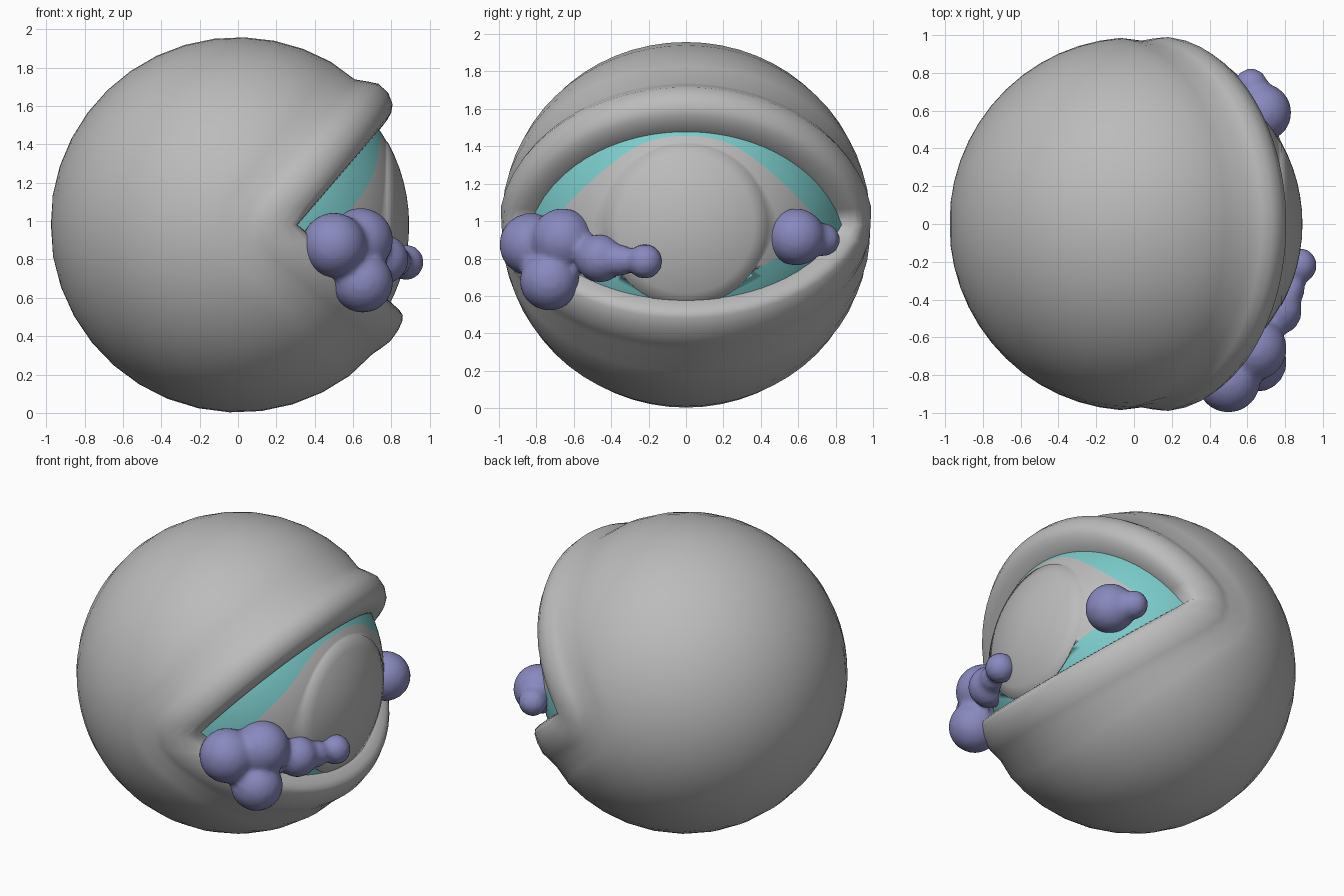
import bpy, bmesh, math
from mathutils import Matrix, Vector

if "Cube" in bpy.data.objects:
    bpy.data.objects.remove(bpy.data.objects["Cube"])

CZ = 0.98      # height of the ball centre
HX = 0.31      # x of the eye corners
SEG = 64


def material(name, col):
    m = bpy.data.materials.new(name)
    m.diffuse_color = (*col, 1)
    m.use_nodes = True
    m.node_tree.nodes["Principled BSDF"].inputs["Base Color"].default_value = m.diffuse_color
    return m


grey = material("grey", (0.5, 0.5, 0.5))
teal = material("teal", (0.2, 0.6, 0.6))
purple = material("purple", (0.25, 0.25, 0.52))


def direction(a, psi):
    return Vector((math.cos(a), math.sin(a) * math.cos(psi), math.sin(a) * math.sin(psi)))


def wedge_distance(p):
    # distance outside the V-shaped eye opening, negative inside it
    dx, z = p.x - HX, p.z
    if z > 0.08 * dx:
        d, t = -0.757 * dx + 0.653 * z, 0.653 * dx + 0.757 * z
    else:
        d, t = -0.638 * dx - 0.77 * z, 0.77 * dx - 0.638 * z
    return d if t >= 0 else math.hypot(dx, z)


def solve_angle(r, d, psi):
    lo, hi = 0.0, math.pi
    for _ in range(40):
        mid = (lo + hi) / 2
        if wedge_distance(direction(mid, psi) * r) < d:
            lo = mid
        else:
            hi = mid
    return lo


def polar_surface(name, columns, mats, start=None, end=None, teal_from=None):
    # columns: one list of points per angle around x; optional pole points close the ends
    bm = bmesh.new()
    cols = [[bm.verts.new(p) for p in c] for c in columns]
    first = bm.verts.new(start) if start else None
    last = bm.verts.new(end) if end else None
    for i, a in enumerate(cols):
        b = cols[(i + 1) % len(cols)]
        for k in range(len(a) - 1):
            f = bm.faces.new((a[k], a[k + 1], b[k + 1], b[k]))
            if teal_from is not None and k >= teal_from:
                f.material_index = 1
        if first:
            bm.faces.new((first, a[0], b[0]))
        if last:
            bm.faces.new((last, b[-1], a[-1]))
    for f in bm.faces:
        f.smooth = True
    bmesh.ops.recalc_face_normals(bm, faces=bm.faces)
    me = bpy.data.meshes.new(name)
    bm.to_mesh(me)
    bm.free()
    ob = bpy.data.objects.new(name, me)
    ob.location.z = CZ
    bpy.context.collection.objects.link(ob)
    for m in mats:
        me.materials.append(m)
    return ob


angles = [2 * math.pi * i / SEG for i in range(SEG)]

# Eyelid shell: rolled rim around the opening, then a plain ball to the back
BASE = 0.972
rim = [(0.012, 0.85), (0.0, 0.90), (0.003, 0.95), (0.012, 0.99), (0.035, 1.022),
       (0.09, 1.042), (0.16, 1.038), (0.21, 1.008), (0.27, BASE)]
columns = []
for psi in angles:
    w = 0.4 + 0.6 * math.sqrt(max(0.0, math.sin(psi)))
    col = []
    for d, r in rim:
        if r > BASE:
            r = BASE + (r - BASE) * w
        a = solve_angle(r, d, psi)
        col.append(direction(a, psi) * r)
    for k in range(1, 14):
        b = a + (math.pi - a) * k / 14
        p = direction(b, psi) * (BASE + 0.006)
        col.append(Vector((p.x, p.y * 1.01, p.z)))
    columns.append(col)
polar_surface("eyelid_shell", columns, [grey], end=(-BASE - 0.003, 0, 0))

# Eyeball: raised iris disc, plain white of the eye, teal band along the lids
RE = 0.888
IRIS = math.radians(29)
columns = []
for psi in angles:
    edge = solve_angle(RE, 0, psi)
    band = edge - math.radians(1.5 + 14 * abs(math.cos(psi)) ** 3)
    col = [direction(IRIS * k / 6, psi) * (RE + 0.004) for k in range(1, 7)]
    col += [direction(IRIS + 0.004 + (band - IRIS - 0.004) * k / 5, psi) * RE for k in range(6)]
    col += [direction(band + (edge + 0.12 - band) * k / 4, psi) * RE for k in range(1, 5)]
    columns.append(col)
polar_surface("eyeball", columns, [grey, teal], start=(RE + 0.004, 0, 0), teal_from=11)


# Puffy clouds: overlapping balls melted together
def cloud(name, balls):
    bm = bmesh.new()
    for x, y, z, r in balls:
        bmesh.ops.create_icosphere(bm, subdivisions=3, radius=r,
                                   matrix=Matrix.Translation((x, y, z)))
    me = bpy.data.meshes.new(name)
    bm.to_mesh(me)
    bm.free()
    me.materials.append(purple)
    ob = bpy.data.objects.new(name, me)
    bpy.context.collection.objects.link(ob)
    remesh = ob.modifiers.new("melt", 'REMESH')
    remesh.mode = 'VOXEL'
    remesh.voxel_size = 0.02
    remesh.use_smooth_shade = True
    smooth = ob.modifiers.new("soften", 'SMOOTH')
    smooth.factor = 0.5
    smooth.iterations = 6
    return ob


cloud("large_cloud", [(0.50, -0.83, 0.875, 0.17), (0.64, -0.66, 0.90, 0.17),
                      (0.65, -0.73, 0.68, 0.16), (0.76, -0.46, 0.80, 0.13),
                      (0.82, -0.35, 0.79, 0.085), (0.875, -0.22, 0.785, 0.095)])
cloud("small_cloud", [(0.68, 0.59, 0.915, 0.155), (0.62, 0.735, 0.90, 0.09)])
